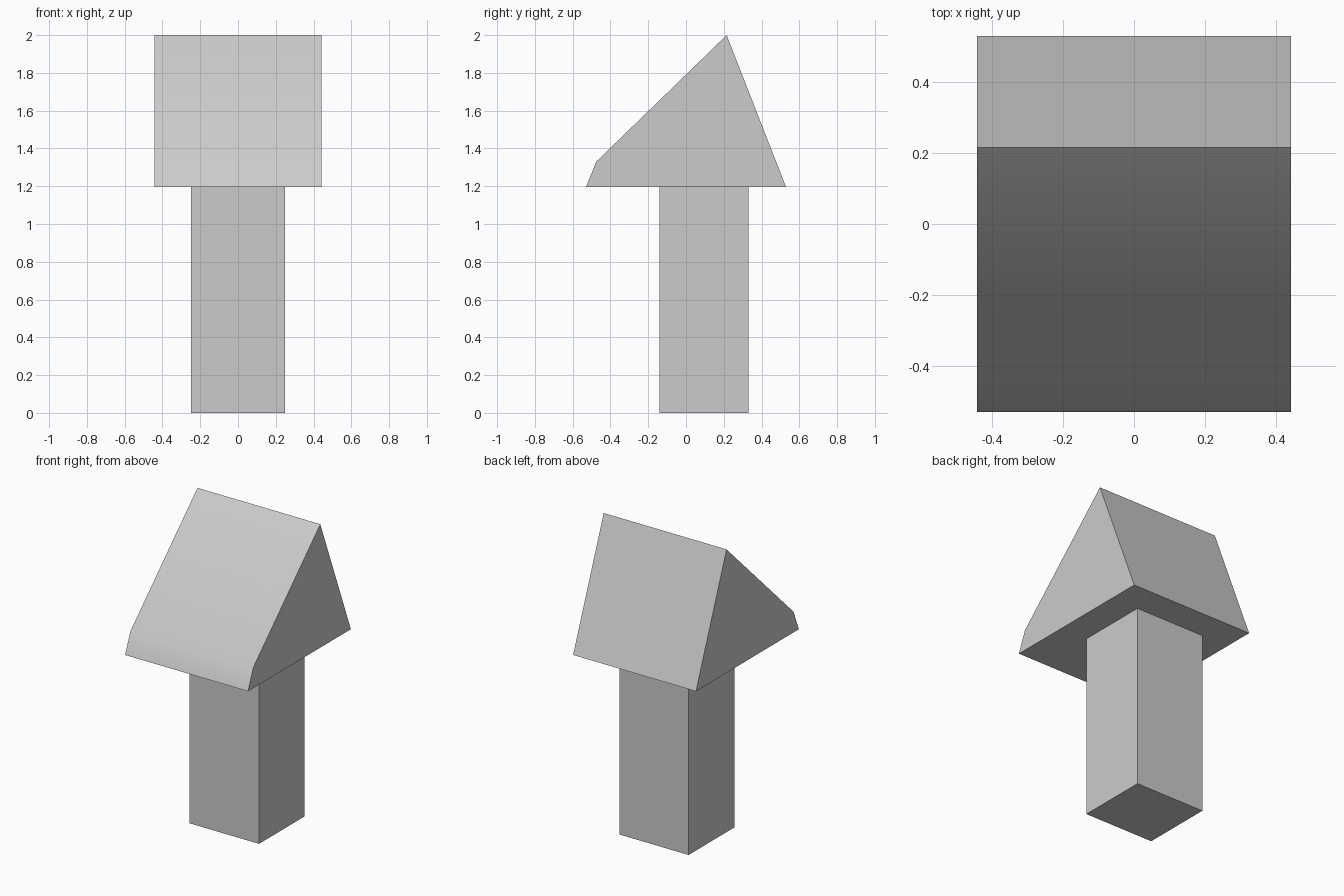
import bpy
import bmesh
from math import radians

cube = bpy.data.objects.get("Cube")
if cube:
    bpy.data.objects.remove(cube, do_unlink=True)

grey = bpy.data.materials.new("plain_grey")
grey.use_nodes = True
colour = (0.6, 0.6, 0.6, 1)
grey.diffuse_color = colour
grey.node_tree.nodes["Principled BSDF"].inputs["Base Color"].default_value = colour


def prism(name, profile, half_width):
    """Extrude a closed (y, z) side profile symmetrically along x."""
    bm = bmesh.new()
    face = bm.faces.new([bm.verts.new((-half_width, y, z)) for y, z in profile])
    side = bmesh.ops.extrude_face_region(bm, geom=[face])
    verts = [v for v in side["geom"] if isinstance(v, bmesh.types.BMVert)]
    bmesh.ops.translate(bm, verts=verts, vec=(2 * half_width, 0, 0))
    bmesh.ops.recalc_face_normals(bm, faces=bm.faces)
    mesh = bpy.data.meshes.new(name)
    bm.to_mesh(mesh)
    bm.free()
    mesh.materials.append(grey)
    obj = bpy.data.objects.new(name, mesh)
    bpy.context.collection.objects.link(obj)
    return obj


# Square post
prism("post", [(-0.14, 0), (0.33, 0), (0.33, 1.195), (-0.14, 1.195)], 0.25)

# Wedge head with a softened lip along the front slope
head = prism("wedge_head", [(-0.53, 1.195), (0.53, 1.195), (0.215, 2), (-0.475, 1.33)], 0.443)
bpy.ops.object.select_all(action="DESELECT")
head.select_set(True)
bpy.context.view_layer.objects.active = head
bpy.ops.object.shade_smooth_by_angle(angle=radians(30))
